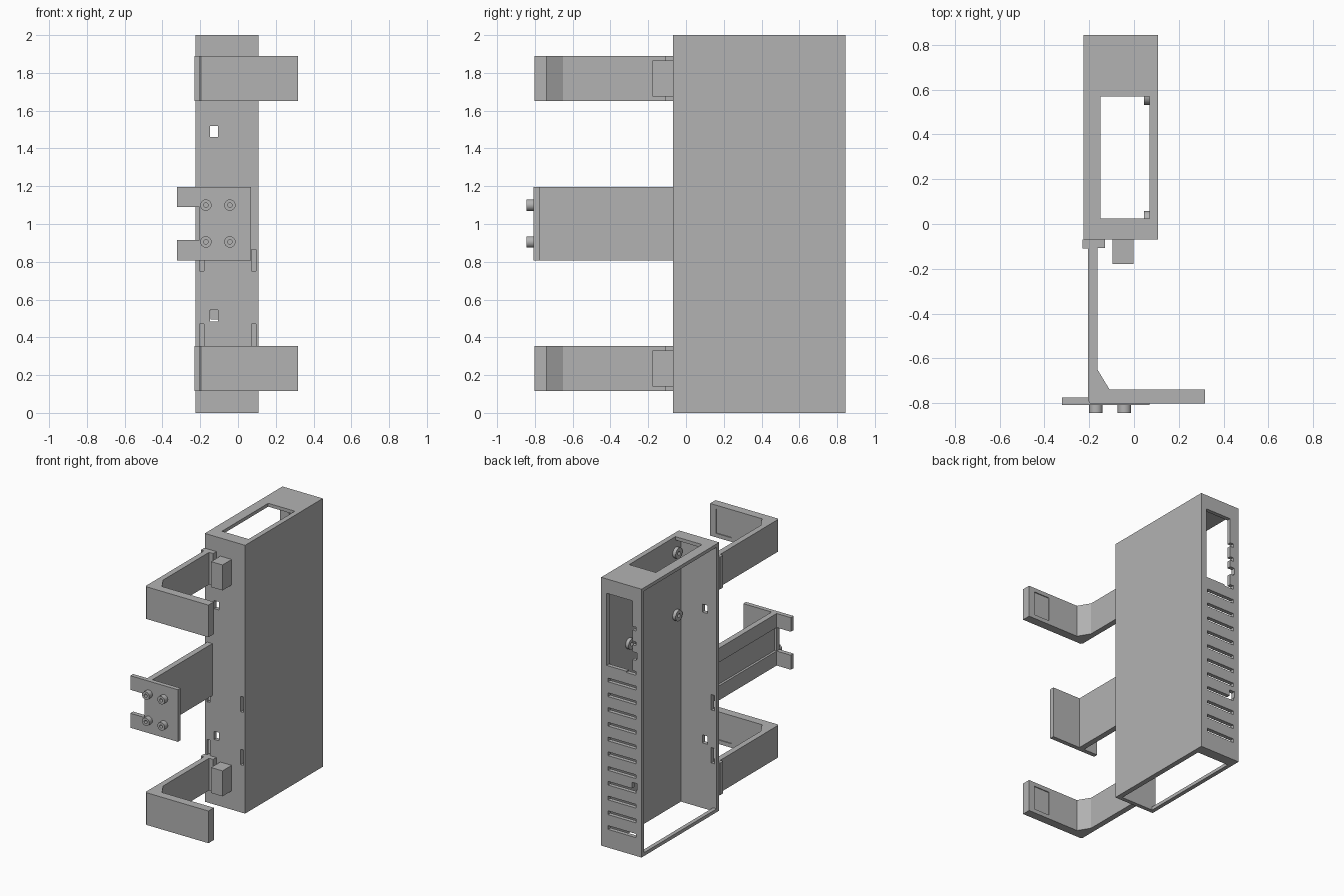
import bpy
import bmesh
import math
from mathutils import Matrix

if "Cube" in bpy.data.objects:
    bpy.data.objects.remove(bpy.data.objects["Cube"], do_unlink=True)

# Single plastic colour
grey = bpy.data.materials.new("grey plastic")
grey.use_nodes = True
grey.diffuse_color = (0.45, 0.45, 0.45, 1)
grey.node_tree.nodes["Principled BSDF"].inputs["Base Color"].default_value = (0.45, 0.45, 0.45, 1)


def finish(name, bm):
    bmesh.ops.recalc_face_normals(bm, faces=bm.faces[:])
    mesh = bpy.data.meshes.new(name)
    bm.to_mesh(mesh)
    bm.free()
    mesh.materials.append(grey)
    ob = bpy.data.objects.new(name, mesh)
    bpy.context.collection.objects.link(ob)
    return ob


def box(name, xs, ys, zs):
    """Box spanning the given ranges."""
    bm = bmesh.new()
    bmesh.ops.create_cube(bm, size=1)
    for v in bm.verts:
        v.co = [r[0] if c < 0 else r[1] for c, r in zip(v.co, (xs, ys, zs))]
    return finish(name, bm)


def extrude_z(name, outline, z0, z1):
    """Plan outline extruded upwards."""
    bm = bmesh.new()
    face = bm.faces.new([bm.verts.new((x, y, z0)) for x, y in outline])
    ext = bmesh.ops.extrude_face_region(bm, geom=[face])
    for g in ext["geom"]:
        if isinstance(g, bmesh.types.BMVert):
            g.co.z = z1
    return finish(name, bm)


def tube(name, centre, axis, length, radius, bore):
    """Short hollow cylinder along an axis."""
    bm = bmesh.new()
    n = 24
    rings = []
    for r, h in ((radius, 0), (radius, length), (bore, length), (bore, 0)):
        rings.append([bm.verts.new((r * math.cos(2 * math.pi * i / n),
                                    r * math.sin(2 * math.pi * i / n), h)) for i in range(n)])
    for a, b in zip(rings, rings[1:] + rings[:1]):
        for i in range(n):
            j = (i + 1) % n
            bm.faces.new((a[i], a[j], b[j], b[i]))
    turn = Matrix.Rotation(-math.pi / 2, 4, "Y") if axis == "-x" else Matrix.Rotation(math.pi / 2, 4, "X")
    bmesh.ops.transform(bm, matrix=Matrix.Translation(centre) @ turn, verts=bm.verts[:])
    ob = finish(name, bm)
    bpy.ops.object.select_all(action="DESELECT")
    ob.select_set(True)
    bpy.context.view_layer.objects.active = ob
    bpy.ops.object.shade_smooth_by_angle(angle=math.radians(40))
    return ob


def cut(ob, xs, ys, zs):
    """Subtract a box from an object."""
    cutter = box("cutter", xs, ys, zs)
    cutter.hide_render = True
    mod = ob.modifiers.new("cut", "BOOLEAN")
    mod.operation = "DIFFERENCE"
    mod.solver = "EXACT"
    mod.object = cutter
    bpy.context.view_layer.objects.active = ob
    bpy.ops.object.modifier_apply(modifier=mod.name)
    bpy.data.objects.remove(cutter, do_unlink=True)


# Main case, open on the right side
LEFT, RIGHT, FRONT, BACK = 0.108, -0.225, -0.07, 0.845
INNER = 0.07
case = box("case", (RIGHT, LEFT), (FRONT, BACK), (0, 2))
cut(case, (-0.4, INNER), (FRONT + 0.03, BACK - 0.03), (0.025, 1.975))

# Top and bottom openings
cut(case, (-0.15, INNER), (0.025, 0.57), (1.9, 2.1))
cut(case, (-0.195, INNER), (FRONT + 0.03, 0.765), (-0.1, 0.1))

# Back window and vent slots
back = (BACK - 0.06, BACK + 0.1)
cut(case, (-0.15, 0.062), back, (1.355, 1.893))
for i in range(11):
    z = 0.15 + 0.11 * i
    cut(case, (-0.178, 0.052), back, (z - 0.014, z + 0.014))
for i in range(11, 15):
    z = 0.15 + 0.11 * i
    cut(case, (-0.178, -0.1), back, (z - 0.014, z + 0.014))

# Square latch holes in front and back walls
for z in (0.515, 1.49):
    cut(case, (-0.148, -0.107), (FRONT - 0.1, FRONT + 0.06), (z - 0.03, z + 0.03))
    cut(case, (-0.188, -0.146), back, (z - 0.025, z + 0.025))

# Narrow tie slots in the front wall
for x in (-0.205, 0.071):
    for z in (0.355, 0.75):
        cut(case, (x, x + 0.025), (FRONT - 0.1, FRONT + 0.045), (z, z + 0.115))

# Board standoffs on the inner wall
for y in (0.018, 0.572):
    for z in (1.415, 1.88):
        tube("standoff", (INNER + 0.005, y, z), "-x", 0.03, 0.04, 0.014)

# Upper and lower hook arms with their support blocks
arm_plan = [(-0.23, -0.07), (-0.23, -0.11), (-0.205, -0.11), (-0.205, -0.79),
            (-0.195, -0.802), (0.318, -0.802), (0.318, -0.738), (-0.11, -0.738),
            (-0.163, -0.65), (-0.163, -0.108), (-0.13, -0.108), (-0.13, -0.07)]
for label, z in (("lower", 0.235), ("upper", 1.77)):
    arm = extrude_z(label + "_hook_arm", arm_plan, z - 0.12, z + 0.12)
    cut(arm, (0.14, 0.27), (-0.745, -0.7), (z - 0.09, z + 0.09))
    box(label + "_support_block", (-0.097, -0.003), (-0.178, FRONT), (z - 0.095, z + 0.095))

# Middle bracket: stem with a channel and a notched front plate
stem = box("bracket_stem", (-0.205, -0.163), (-0.775, FRONT), (0.807, 1.195))
cut(stem, (-0.3, -0.188), (-0.9, FRONT + 0.1), (0.915, 1.09))
plate = box("bracket_plate", (-0.322, 0.07), (-0.808, -0.775), (0.807, 1.195))
cut(plate, (-0.5, -0.205), (-0.9, -0.7), (0.915, 1.09))

# Screw bosses on the bracket plate
for x in (-0.17, -0.043):
    for z in (0.905, 1.1):
        tube("screw_boss", (x, -0.805, z), "-y", 0.04, 0.03, 0.012)
